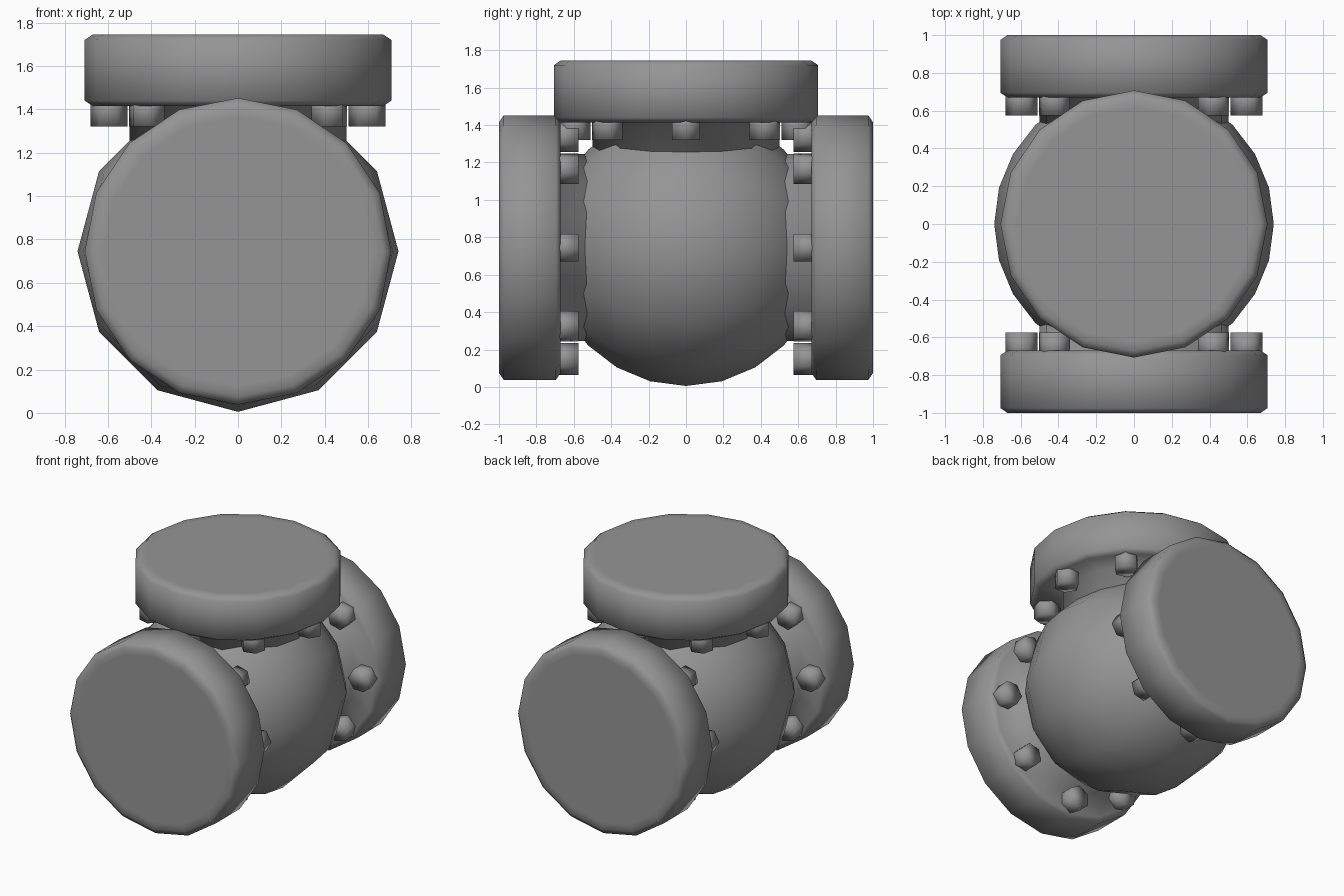
import bpy, bmesh
from math import pi, cos, sin
from mathutils import Matrix, Vector

old = bpy.data.objects.get("Cube")
if old:
    bpy.data.objects.remove(old, do_unlink=True)

metal = bpy.data.materials.new("grey_metal")
metal.use_nodes = True
grey = (0.3, 0.3, 0.3, 1)
metal.diffuse_color = grey
metal.node_tree.nodes["Principled BSDF"].inputs["Base Color"].default_value = grey

CENTRE = Vector((0, 0, 0.745))


def finish(bm, name, matrix):
    bmesh.ops.recalc_face_normals(bm, faces=bm.faces)
    bm.transform(matrix)
    for face in bm.faces:
        face.smooth = True
    mesh = bpy.data.meshes.new(name)
    bm.to_mesh(mesh)
    bm.free()
    mesh.materials.append(metal)
    obj = bpy.data.objects.new(name, mesh)
    bpy.context.collection.objects.link(obj)


def lathe(profile, sides, name, matrix):
    """Closed solid turned around z from (radius, height) points."""
    bm = bmesh.new()
    rings = [[bm.verts.new((r * cos(2 * pi * i / sides), r * sin(2 * pi * i / sides), h))
              for i in range(sides)] for r, h in profile]
    for a, b in zip(rings, rings[1:]):
        for i in range(sides):
            j = (i + 1) % sides
            bm.faces.new((a[i], a[j], b[j], b[i]))
    bm.faces.new(rings[0])
    bm.faces.new(rings[-1])
    finish(bm, name, matrix)


# Round valve body, poles towards front and back
bm = bmesh.new()
bmesh.ops.create_uvsphere(bm, u_segments=12, v_segments=12, radius=0.74)
finish(bm, "body", Matrix.Translation(CENTRE) @ Matrix.Rotation(pi / 2, 4, "X"))

# Neck and bevelled flange in one profile, bolts behind the flange
arm_profile = [(0.5, 0.4), (0.5, 0.67), (0.67, 0.67), (0.707, 0.695),
               (0.707, 0.975), (0.67, 1.0), (0.62, 1.0)]
bolt_profile = [(0.085, 0.575), (0.085, 0.72)]

for side, angle in (("front", pi / 2), ("back", -pi / 2), ("top", 0)):
    place = Matrix.Translation(CENTRE) @ Matrix.Rotation(angle, 4, "X")
    lathe(arm_profile, 16, side + "_flange", place)
    for k in range(8):
        spot = Matrix.Rotation(k * pi / 4, 4, "Z") @ Matrix.Translation((0.595, 0, 0))
        lathe(bolt_profile, 6, f"{side}_bolt_{k + 1}", place @ spot)
